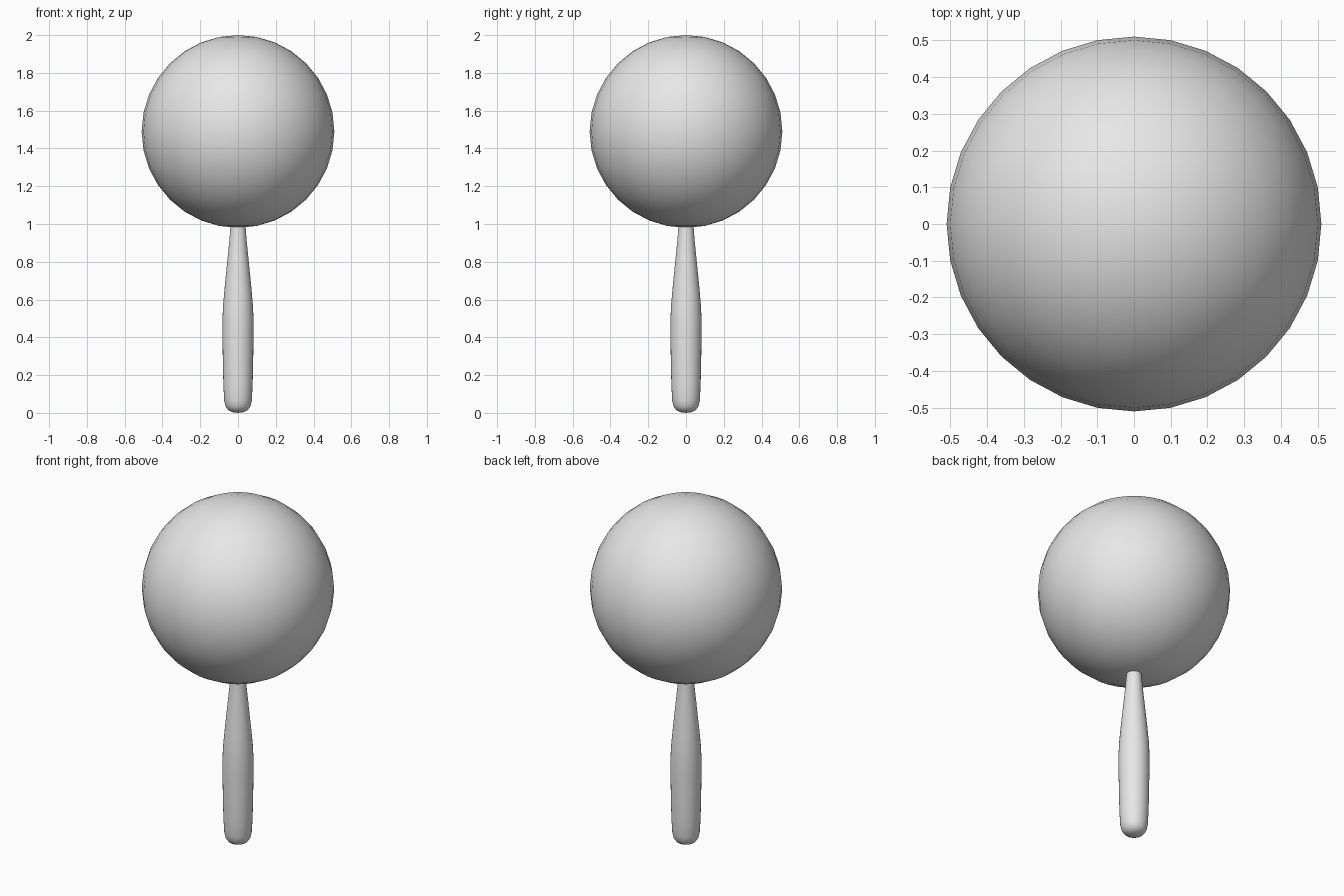
import bpy
import bmesh
from math import radians
from mathutils import Matrix, Vector

cube = bpy.data.objects.get("Cube")
if cube:
    bpy.data.objects.remove(cube, do_unlink=True)

SEGMENTS = 32

grey = bpy.data.materials.new("light_grey")
grey.use_nodes = True
grey.diffuse_color = (0.8, 0.8, 0.8, 1)
grey.node_tree.nodes["Principled BSDF"].inputs["Base Color"].default_value = (0.8, 0.8, 0.8, 1)


def add_part(name, bm):
    """Turn a bmesh into a smooth-shaded object."""
    bmesh.ops.recalc_face_normals(bm, faces=bm.faces)
    mesh = bpy.data.meshes.new(name)
    bm.to_mesh(mesh)
    bm.free()
    mesh.materials.append(grey)
    obj = bpy.data.objects.new(name, mesh)
    bpy.context.collection.objects.link(obj)
    bpy.ops.object.select_all(action='DESELECT')
    obj.select_set(True)
    bpy.context.view_layer.objects.active = obj
    bpy.ops.object.shade_smooth_by_angle(angle=radians(60))
    return obj


# Ball head
bm = bmesh.new()
bmesh.ops.create_uvsphere(bm, u_segments=SEGMENTS, v_segments=16, radius=0.51,
                          matrix=Matrix.Translation((0, 0, 1.49)))
add_part("ball_head", bm)

# Turned handle: (radius, height) profile spun around the upright axis
profile = [(0, 0), (0.03, 0.004), (0.052, 0.015), (0.066, 0.035), (0.073, 0.065),
           (0.077, 0.14), (0.08, 0.25), (0.082, 0.4), (0.082, 0.5), (0.079, 0.57),
           (0.07, 0.67), (0.057, 0.8), (0.046, 0.91), (0.039, 1.0), (0, 1.0)]
bm = bmesh.new()
verts = [bm.verts.new((r, 0, z)) for r, z in profile]
edges = [bm.edges.new(pair) for pair in zip(verts, verts[1:])]
bmesh.ops.spin(bm, geom=verts + edges, cent=Vector(), axis=Vector((0, 0, 1)),
               angle=radians(360), steps=SEGMENTS, use_merge=False)
bmesh.ops.remove_doubles(bm, verts=bm.verts, dist=0.0001)
add_part("handle", bm)
